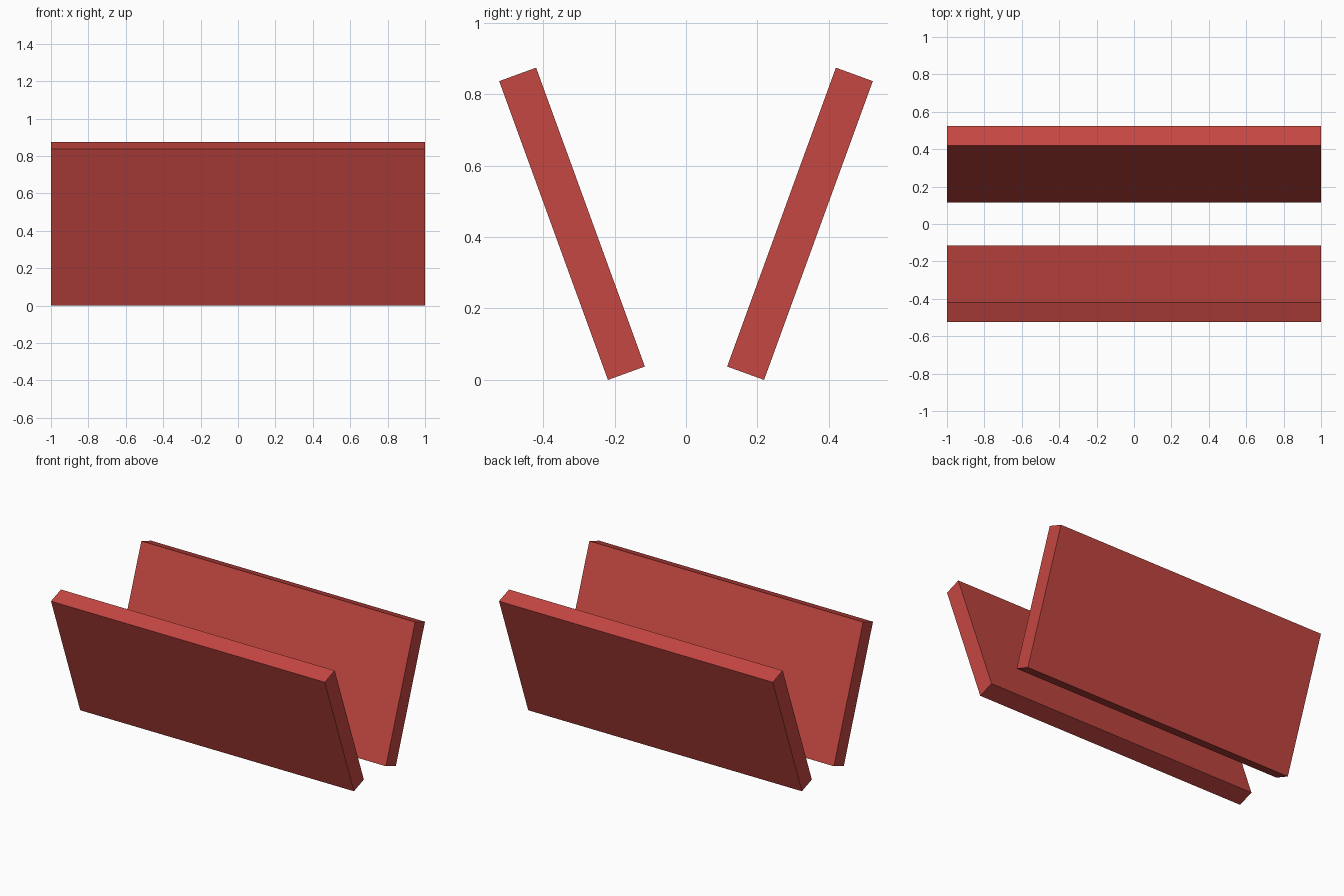
import bpy
import math

if "Cube" in bpy.data.objects:
    bpy.data.objects.remove(bpy.data.objects["Cube"])

# One flat red for both boards
red = bpy.data.materials.new("brick_red")
red.diffuse_color = (0.56, 0.063, 0.054, 1.0)
red.use_nodes = True
red.node_tree.nodes["Principled BSDF"].inputs["Base Color"].default_value = red.diffuse_color

LENGTH, THICKNESS, HEIGHT = 2.0, 0.11, 0.89
TILT = math.radians(20)


def board(name, side):
    """Long flat board leaning outwards; side is -1 (front) or 1 (back)."""
    bpy.ops.mesh.primitive_cube_add(size=1, location=(0, side * 0.319, 0.437),
                                    rotation=(-side * TILT, 0, 0))
    ob = bpy.context.object
    ob.name = name
    ob.scale = (LENGTH, THICKNESS, HEIGHT)
    ob.data.materials.append(red)
    bpy.ops.object.transform_apply(location=False, rotation=False, scale=True)


# Two mirrored boards forming an open V-shaped trough
board("front_board", -1)
board("back_board", 1)
